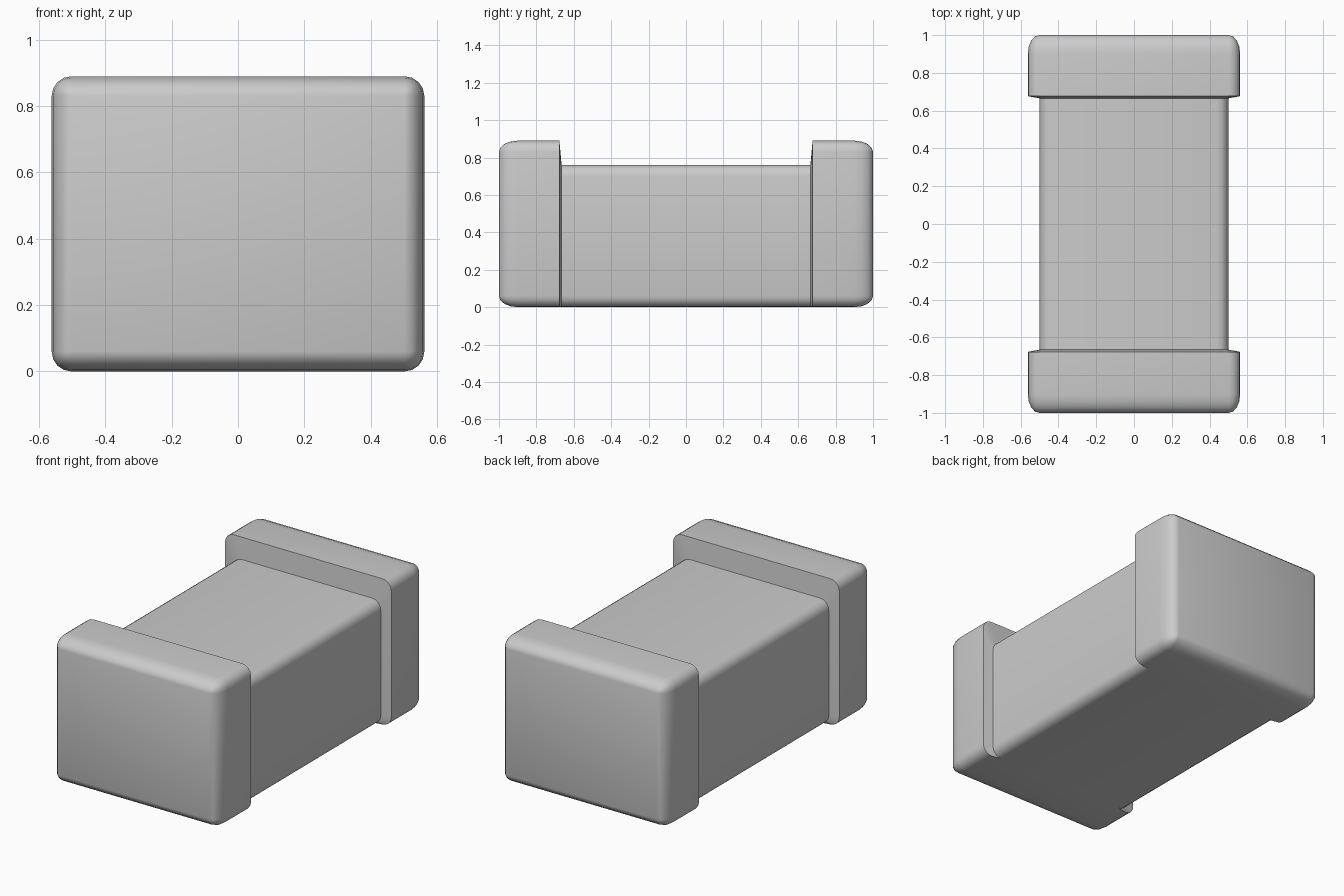
import bpy, bmesh, math

if "Cube" in bpy.data.objects:
    bpy.data.objects.remove(bpy.data.objects["Cube"])

SEG = 4      # steps per rounded corner
R = 0.06     # corner radius


def section(y, hw, z0, z1, r):
    """Rounded rectangle in the xz plane at depth y."""
    pts = []
    for i, (cx, cz) in enumerate([(hw - r, z1 - r), (-hw + r, z1 - r),
                                  (-hw + r, z0 + r), (hw - r, z0 + r)]):
        for k in range(SEG + 1):
            a = math.pi / 2 * (i + k / SEG)
            pts.append((cx + r * math.cos(a), y, cz + r * math.sin(a)))
    return pts


def loft(name, sections, cap_start=False):
    """Skin the sections into one smooth-shaded part."""
    bm = bmesh.new()
    rings = [[bm.verts.new(p) for p in s] for s in sections]
    n = len(rings[0])
    for a, b in zip(rings, rings[1:]):
        for i in range(n):
            j = (i + 1) % n
            bm.faces.new((a[i], a[j], b[j], b[i]))
    if cap_start:
        bm.faces.new(rings[0])
    bmesh.ops.remove_doubles(bm, verts=bm.verts, dist=1e-5)
    bmesh.ops.recalc_face_normals(bm, faces=bm.faces)
    me = bpy.data.meshes.new(name)
    bm.to_mesh(me)
    bm.free()
    ob = bpy.data.objects.new(name, me)
    bpy.context.collection.objects.link(ob)
    bpy.ops.object.select_all(action='DESELECT')
    ob.select_set(True)
    bpy.context.view_layer.objects.active = ob
    bpy.ops.object.shade_smooth_by_angle(angle=math.radians(35))
    return ob


# Ceramic body between the terminals
def body_section(y):
    return section(y, 0.5, 0.0, 0.76, R)


loft("body", [body_section(-0.665), body_section(0.665)])

# End terminals: elliptically rounded outer end, slanted lip meeting the body
for name, s in (("front_terminal", -1), ("back_terminal", 1)):
    rings = []
    for k in range(SEG + 1):
        a = math.pi / 2 * k / SEG
        d = R * (1 - math.sin(a))
        y = s * (0.9 + 0.1 * math.cos(a))
        rings.append(section(y, 0.562 - d, d, 0.89 - d, R - d))
    rings.append(section(s * 0.677, 0.562, 0.0, 0.89, R))
    rings.append(body_section(s * 0.665))
    ob = loft(name, rings, cap_start=True)
    # open shells: make sure the end face points outwards
    end = max(ob.data.polygons, key=lambda p: p.area * abs(p.normal.y))
    if end.normal.y * s < 0:
        ob.data.flip_normals()

# Body shell also faces outwards
body = bpy.data.objects["body"]
top = max(body.data.polygons, key=lambda p: p.center.z)
if top.normal.z < 0:
    body.data.flip_normals()
